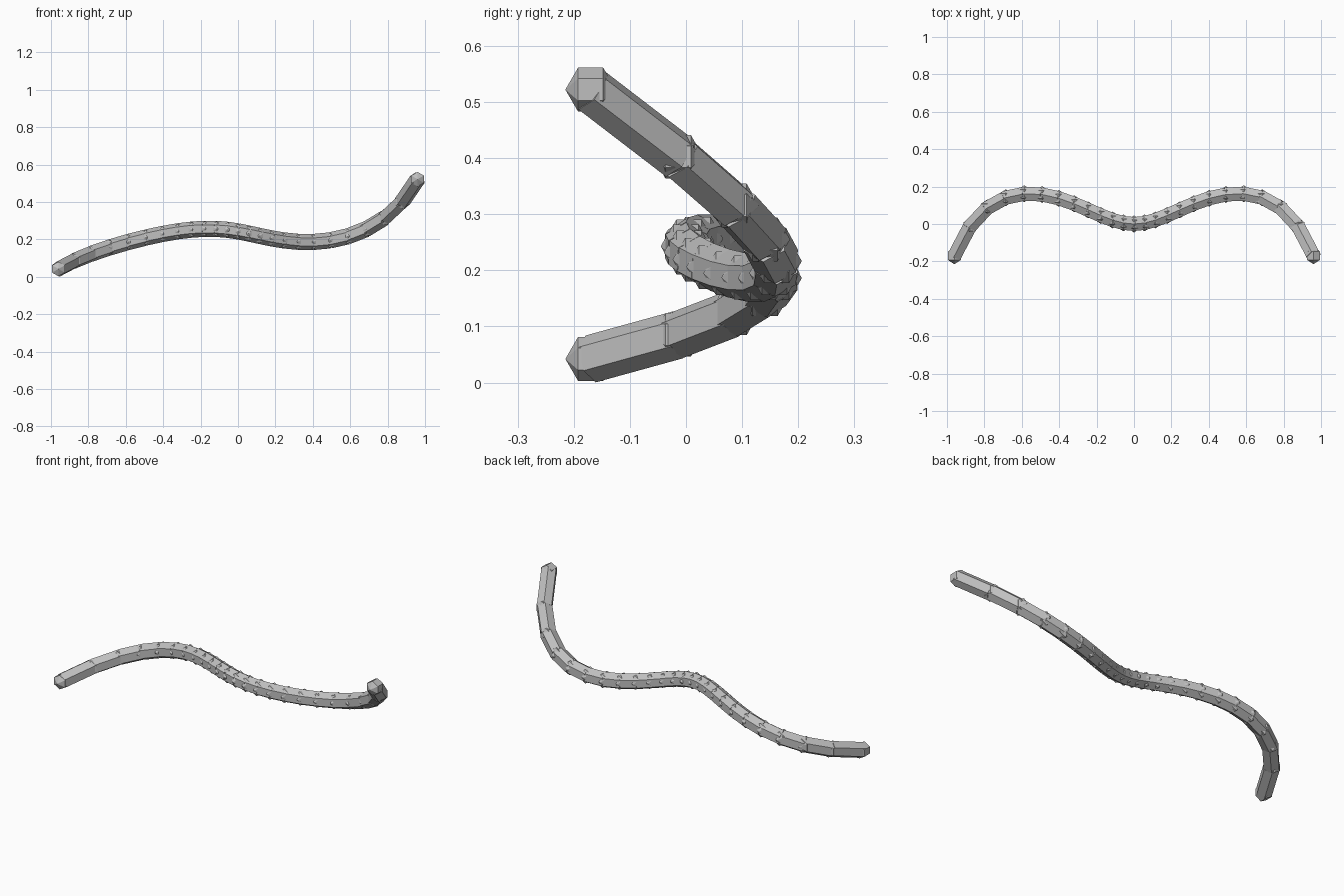
import bpy
from mathutils import Vector, Matrix

cube = bpy.data.objects.get("Cube")
if cube:
    bpy.data.objects.remove(cube, do_unlink=True)

STEPS = 24
TUBE_R = 0.043
JOINT_R = 0.045

grey = bpy.data.materials.new("plain grey")
grey.use_nodes = True
tone = (0.52, 0.52, 0.52, 1)
grey.diffuse_color = tone
grey.node_tree.nodes["Principled BSDF"].inputs["Base Color"].default_value = tone


def path(s):
    """Centre line of the winding tube, s from -1 (right end) to 1 (left end)."""
    x = s * (0.67 + 0.62 * s**2 - 0.33 * s**4)
    y = 0.79 * s**2 - 0.96 * s**4
    z = 0.246 - 0.2 * s**2 + 0.239 * s**4 - 0.12 * s + 0.29 * s**3 + 0.07 * s**5
    return Vector((x, y, z - 0.003))


def finish(name):
    obj = bpy.context.object
    obj.name = name
    obj.data.materials.append(grey)
    return obj


points = [path(-1 + 2 * i / STEPS) for i in range(STEPS + 1)]

# straight six-sided tube pieces between neighbouring points
for i, (a, b) in enumerate(zip(points, points[1:])):
    bpy.ops.mesh.primitive_cylinder_add(vertices=6, radius=TUBE_R, depth=(b - a).length)
    piece = finish(f"tube_segment_{i + 1}")
    turn = (b - a).to_track_quat('Z', 'Y').to_matrix().to_4x4()
    piece.matrix_world = Matrix.Translation((a + b) / 2) @ turn

# faceted balls closing the joints and both ends, poles facing front and back
for i, p in enumerate(points):
    bpy.ops.mesh.primitive_uv_sphere_add(segments=6, ring_count=3, radius=JOINT_R)
    ball = finish("end_ball" if i in (0, STEPS) else f"joint_ball_{i}")
    ball.matrix_world = Matrix.Translation(p) @ Matrix.Rotation(1.5708, 4, 'X')
